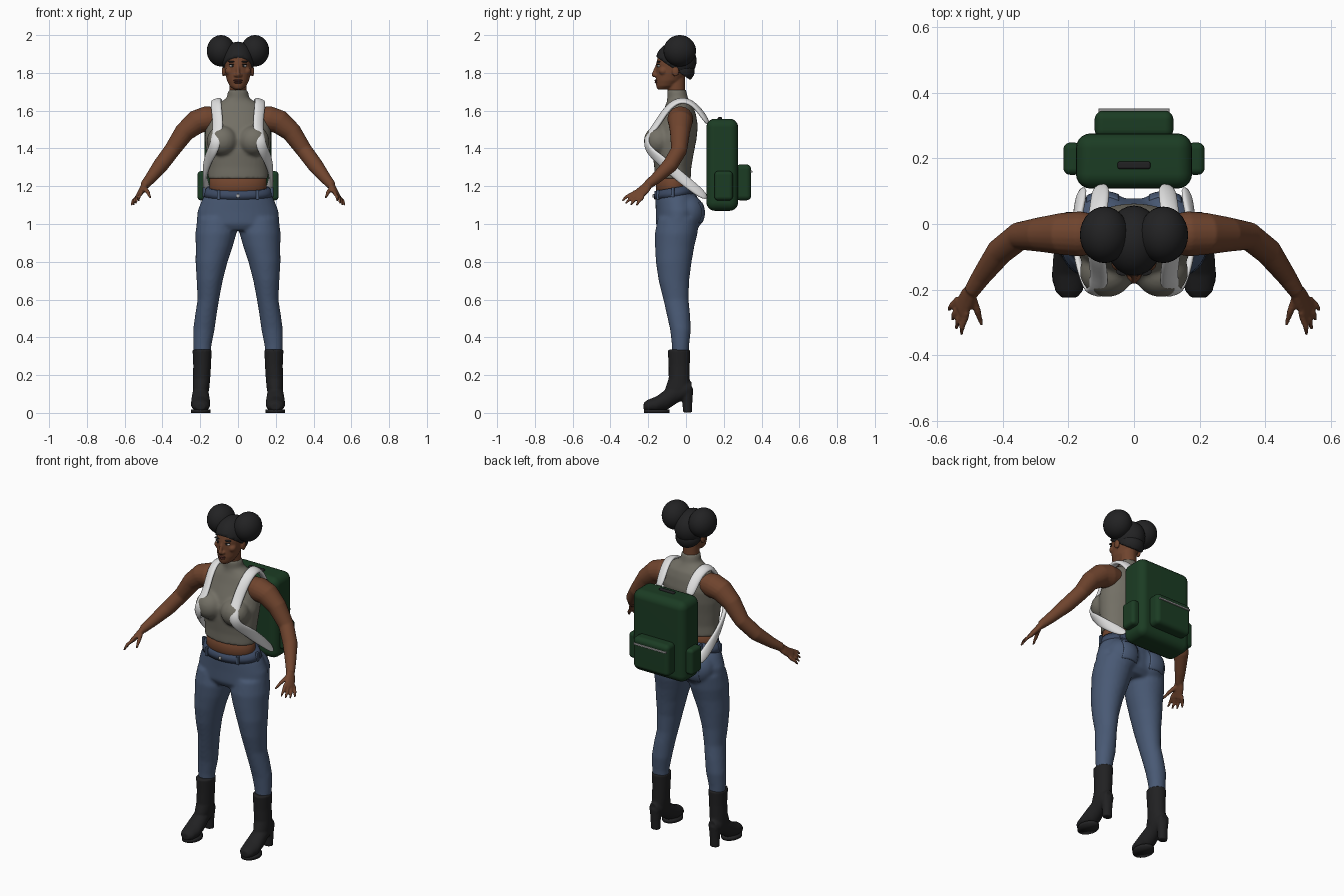
import bpy, bmesh, math
from mathutils import Vector as V, Matrix

if "Cube" in bpy.data.objects:
    bpy.data.objects.remove(bpy.data.objects["Cube"])

def material(name, *rgb):
    m = bpy.data.materials.new(name)
    m.use_nodes = True
    m.diffuse_color = (*rgb, 1)
    b = m.node_tree.nodes["Principled BSDF"]
    b.inputs["Base Color"].default_value = (*rgb, 1)
    b.inputs["Roughness"].default_value = 0.8
    return m

SKIN = material("brown skin", .16, .058, .027)
HAIR = material("black hair", .016, .016, .017)
SHIRT = material("olive grey knit", .17, .16, .13)
STRAP = material("white webbing", .75, .75, .75)
GREEN = material("dark green canvas", .011, .045, .017)
DENIM = material("blue denim", .066, .1, .175)
DARK = material("dark denim", .045, .068, .125)
BOOT = material("black leather", .015, .015, .016)
METAL = material("grey metal", .45, .45, .45)
LIP = material("dark lip", .1, .03, .022)

# ---- helpers ----
def loft(bm, rings, n=24, box=False):
    """Skin a list of (centre, half-width vector, half-depth vector) rings."""
    rows = []
    for c, u, v in rings:
        if box:
            pts = [c + u + v, c - u + v, c - u - v, c + u - v]
        else:
            pts = [c + u * math.cos(a) + v * math.sin(a)
                   for a in (2 * math.pi * i / n for i in range(n))]
        rows.append([bm.verts.new(p) for p in pts])
    for a, b in zip(rows, rows[1:]):
        for i in range(len(a)):
            j = (i + 1) % len(a)
            bm.faces.new((a[i], a[j], b[j], b[i]))
    bm.faces.new(rows[0][::-1])
    bm.faces.new(rows[-1])

def flat(z, x, y, rx, ry, tilt=0):
    return V((x, y, z)), V((rx, 0, 0)), V((0, ry, tilt))

def tube(bm, path, s=1, n=14):
    """Round tube through (x, y, z, radius) points."""
    pts = [V((s * p[0], p[1], p[2])) for p in path]
    rings = []
    for i, p in enumerate(pts):
        t = (pts[min(i + 1, len(pts) - 1)] - pts[max(i - 1, 0)]).normalized()
        u = t.cross(V((0, 1, .2))).normalized()
        rings.append((p, u * path[i][3], t.cross(u) * path[i][3]))
    loft(bm, rings, n)

def ball(bm, c, r):
    bmesh.ops.create_uvsphere(bm, u_segments=28, v_segments=18, radius=1,
                              matrix=Matrix.Translation(c) @ Matrix.Diagonal((*r, 1)))

def finish(name, bm, mat, voxel=0, sub=0, smooth=4):
    bmesh.ops.recalc_face_normals(bm, faces=bm.faces)
    me = bpy.data.meshes.new(name)
    bm.to_mesh(me)
    bm.free()
    me.materials.append(mat)
    me.polygons.foreach_set("use_smooth", [True] * len(me.polygons))
    ob = bpy.data.objects.new(name, me)
    bpy.context.scene.collection.objects.link(ob)
    if voxel:
        r = ob.modifiers.new("blend", "REMESH")
        r.mode, r.voxel_size, r.use_smooth_shade = "VOXEL", voxel, True
        k = ob.modifiers.new("soften", "SMOOTH")
        k.factor, k.iterations = .5, smooth
    if sub:
        ob.modifiers.new("subdivide", "SUBSURF").levels = sub
    return ob

def balls(name, mat, c, r, pair=True):
    bm = bmesh.new()
    for s in (1, -1) if pair else (1,):
        ball(bm, (s * c[0], c[1], c[2]), r)
    return finish(name, bm, mat)

def block(name, lo, hi, bevel, mat):
    lo, hi = V(lo), V(hi)
    bm = bmesh.new()
    bmesh.ops.create_cube(bm, size=1, matrix=Matrix.Translation((lo + hi) / 2)
                          @ Matrix.Diagonal((*(hi - lo), 1)))
    ob = finish(name, bm, mat)
    b = ob.modifiers.new("round", "BEVEL")
    b.width, b.segments = bevel, 5
    ob.modifiers.new("normals", "WEIGHTED_NORMAL")
    return ob

# ---- shirt with high collar ----
bm = bmesh.new()
loft(bm, [flat(z, 0, y, rx, ry) for z, y, rx, ry in (
    (1.24, -.07, .16, .096), (1.3, -.07, .159, .098), (1.38, -.068, .168, .11),
    (1.45, -.062, .176, .118), (1.52, -.045, .172, .108), (1.58, -.037, .157, .09),
    (1.62, -.036, .135, .076), (1.645, -.04, .098, .062), (1.665, -.044, .06, .055),
    (1.71, -.05, .052, .05))], 32)
for s in (1, -1):
    ball(bm, (s * .083, -.145, 1.44), (.082, .078, .08))
finish("shirt", bm, SHIRT, .009)

bm = bmesh.new()
loft(bm, [flat(z, 0, -.068, .152, .092) for z in (1.14, 1.2, 1.27)], 32)
finish("waist", bm, SKIN)

# ---- arms and hands ----
bm = bmesh.new()
for s in (1, -1):
    tube(bm, ((.09, -.03, 1.565, .055), (.165, -.03, 1.555, .069), (.22, -.03, 1.54, .064),
              (.285, -.032, 1.485, .053), (.35, -.037, 1.39, .043), (.41, -.085, 1.31, .041),
              (.465, -.16, 1.24, .03), (.495, -.205, 1.205, .024)), s, 20)
    across = V((s * .4, .8, -.4)).normalized()
    along = V((s * .35, -.6, -.7)).normalized()
    thick = across.cross(along).normalized()
    loft(bm, [(V((s * x, y, z)), across * w, thick * t) for x, y, z, w, t in (
        (.488, -.195, 1.213, .022, .02), (.505, -.22, 1.185, .031, .017),
        (.528, -.262, 1.147, .034, .012))], 16)
    for i in range(4):
        f = i / 3
        a = V((.513, -.285, 1.16)).lerp(V((.542, -.235, 1.134)), f)
        b = V((.526, -.338, 1.122)).lerp(V((.563, -.262, 1.098)), f)
        b += (b - a) * .18 * math.sin(math.pi * f)
        m = a.lerp(b, .55) + V((.004, 0, .006))
        tube(bm, ((*(a - (b - a) * .3), .01), (*a, .01), (*m, .009), (*b, .006)), s, 10)
    tube(bm, ((.497, -.215, 1.195, .014), (.477, -.265, 1.168, .011),
              (.464, -.308, 1.138, .006)), s, 10)
finish("arms", bm, SKIN, .0055, smooth=3)

# ---- head ----
bm = bmesh.new()
loft(bm, [flat(z, 0, -.05, .045, .045) for z in (1.66, 1.7, 1.79)])
loft(bm, [flat(z, 0, y, rx, ry) for z, y, rx, ry in (
    (1.713, -.122, .024, .03), (1.73, -.106, .044, .052), (1.76, -.09, .059, .07),
    (1.8, -.076, .069, .082), (1.85, -.066, .074, .092), (1.9, -.06, .07, .086),
    (1.94, -.055, .045, .06))])
tube(bm, ((0, -.148, 1.85, .008), (0, -.163, 1.815, .009), (0, -.172, 1.79, .012),
          (0, -.165, 1.78, .01)))
for s in (1, -1):
    ball(bm, (s * .012, -.16, 1.787), (.01, .011, .009))
    ball(bm, (s * .077, -.055, 1.808), (.009, .019, .028))
    ball(bm, (s * .045, -.12, 1.81), (.024, .024, .022))
finish("head", bm, SKIN, .005, smooth=3)
balls("eyes", STRAP, (.031, -.142, 1.837), (.014, .011, .007))
balls("irises", HAIR, (.03, -.151, 1.837), (.006, .004, .006))
balls("eyelids", HAIR, (.032, -.146, 1.845), (.017, .01, .003))
balls("eyebrows", HAIR, (.034, -.145, 1.859), (.02, .012, .004))
balls("upper_lip", LIP, (0, -.155, 1.76), (.024, .012, .006), False)
balls("lower_lip", LIP, (0, -.154, 1.75), (.021, .012, .007), False)

# ---- hair cap cut along a sloping hairline, and two buns ----
bm = bmesh.new()
ball(bm, (0, -.052, 1.865), (.086, .108, .1))
ball(bm, (0, -.024, 1.81), (.072, .07, .062))
cut = bmesh.ops.bisect_plane(bm, geom=bm.verts[:] + bm.edges[:] + bm.faces[:],
                             plane_co=(0, -.16, 1.887), plane_no=(0, .13, .19), clear_inner=True)
bmesh.ops.holes_fill(bm, edges=[e for e in bm.edges if e.is_boundary])
finish("hair_cap", bm, HAIR)
balls("hair_buns", HAIR, (.09, -.033, 1.917), (.075, .086, .083))

# ---- jeans ----
bm = bmesh.new()
loft(bm, [flat(z, 0, y, rx, ry, t) for z, y, rx, ry, t in (
    (1.18, -.064, .163, .098, .018), (1.13, -.05, .19, .112, .01), (1.07, -.04, .214, .12, 0),
    (1.0, -.045, .22, .115, 0), (.965, -.05, .19, .09, 0))], 36)
for s in (1, -1):
    loft(bm, [flat(z, s * x, y, rx, ry) for z, x, y, rx, ry in (
        (1.03, .115, -.04, .1, .11), (.95, .117, -.052, .109, .113), (.88, .126, -.06, .098, .104),
        (.8, .14, -.065, .085, .095), (.7, .15, -.064, .069, .081), (.6, .157, -.053, .057, .067),
        (.52, .17, -.04, .057, .062), (.44, .181, -.029, .057, .055),
        (.36, .189, -.029, .049, .046), (.3, .19, -.029, .045, .043))])
    ball(bm, (s * .092, .005, 1.06), (.1, .094, .1))
jeans = finish("jeans", bm, DENIM, .009, smooth=6)

bm = bmesh.new()
loft(bm, [flat(1.148, 0, -.056, .184, .112, .018), flat(1.17, 0, -.06, .178, .109, .018),
          flat(1.192, 0, -.064, .168, .102, .018)], 40)
finish("waistband", bm, DARK)
for i, deg in enumerate((-125, -55, -5, 185, 50, 130)):
    a = math.radians(deg)
    c = V((.18 * math.cos(a), -.06 + .109 * math.sin(a), 1.17 + .018 * math.sin(a)))
    block(f"belt_loop_{i + 1}", c - V((.008, .008, .026)), c + V((.008, .008, .026)), .003, DENIM)
block("waist_button", (-.009, -.178, 1.14), (.009, -.165, 1.158), .005, METAL)

# Back pockets hug the seat of the jeans
for side, s in (("left", 1), ("right", -1)):
    bm = bmesh.new()
    bmesh.ops.create_grid(bm, x_segments=12, y_segments=12, size=.5,
                          matrix=Matrix.Translation((s * .095, .16, 1.06))
                          @ Matrix.Rotation(math.pi / 2, 4, "X") @ Matrix.Diagonal((.1, .11, 1, 1)))
    ob = finish(side + "_back_pocket", bm, DENIM)
    w = ob.modifiers.new("hug", "SHRINKWRAP")
    w.target, w.wrap_method, w.offset = jeans, "PROJECT", .003
    w.use_project_y, w.use_positive_direction, w.use_negative_direction = True, False, True
    ob.modifiers.new("thickness", "SOLIDIFY").thickness = .005

# ---- heeled boots ----
for side, s in (("left", 1), ("right", -1)):
    bm = bmesh.new()
    loft(bm, [flat(z, s * x, y, rx, ry) for z, x, y, rx, ry in (
        (.335, .19, -.037, .051, .06), (.25, .19, -.036, .047, .056), (.18, .193, -.036, .046, .056),
        (.13, .196, -.042, .044, .068), (.1, .197, -.045, .04, .06))])
    loft(bm, [(V((s * .198, y, z)), V((rx, 0, 0)), V((0, 0, rz))) for y, z, rx, rz in (
        (-.224, .034, .024, .02), (-.205, .037, .042, .031), (-.155, .046, .052, .042),
        (-.1, .073, .048, .056), (-.05, .105, .042, .055), (0, .122, .04, .045),
        (.03, .128, .028, .035))])
    loft(bm, [flat(z, s * .198, y, rx, ry) for z, y, rx, ry in (
        (.002, .008, .028, .024), (.06, .007, .029, .027), (.13, .004, .037, .034))], 16)
    finish(side + "_boot", bm, BOOT, .006, smooth=3)
    bm = bmesh.new()
    loft(bm, [flat(z, s * .198, -.155, .052, .068) for z in (0, .018)])
    finish(side + "_boot_sole", bm, HAIR)

# ---- backpack ----
block("pack_body", (-.177, .108, 1.07), (.177, .276, 1.557), .045, GREEN)
block("pack_front_pocket", (-.12, .262, 1.125), (.12, .345, 1.315), .026, GREEN)
block("pocket_zip", (-.108, .34, 1.272), (.108, .352, 1.282), .002, METAL)
block("pack_handle", (-.05, .168, 1.55), (.05, .19, 1.566), .006, BOOT)
for side, s in (("left", 1), ("right", -1)):
    x = sorted((s * .16, s * .215))
    block(side + "_side_pocket", (x[0], .15, 1.125), (x[1], .248, 1.28), .02, GREEN)
    # Shoulder strap: over the shoulder, round the chest and back under the arm
    path = [V((s * x, y, z)) for x, y, z in (
        (.1, .125, 1.52), (.105, .065, 1.615), (.115, .005, 1.658), (.118, -.06, 1.65),
        (.112, -.115, 1.592), (.105, -.158, 1.52), (.113, -.216, 1.45), (.132, -.2, 1.39),
        (.158, -.14, 1.345), (.174, -.08, 1.29), (.176, .005, 1.22), (.155, .12, 1.13))]
    rings = []
    for i, p in enumerate(path):
        t = (path[min(i + 1, len(path) - 1)] - path[max(i - 1, 0)]).normalized()
        out = p - V((p.x * .5, -.04, min(p.z, 1.5)))
        u = t.cross(out).normalized()
        rings.append((p, u * .032, t.cross(u) * .014))
    bm = bmesh.new()
    loft(bm, rings, box=True)
    finish(side + "_shoulder_strap", bm, STRAP, sub=2)
